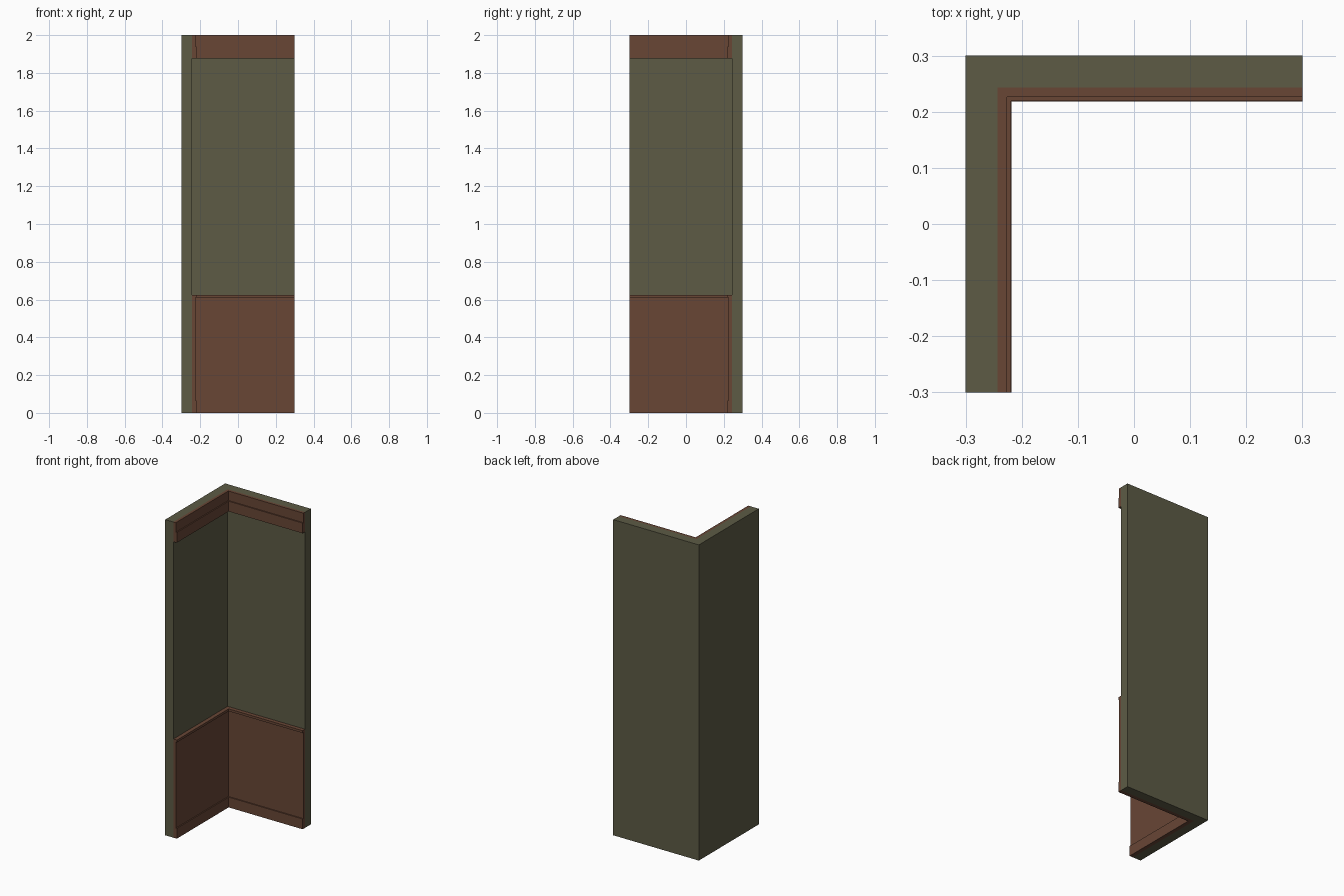
import bpy, bmesh

if "Cube" in bpy.data.objects:
    bpy.data.objects.remove(bpy.data.objects["Cube"])

def material(name, rgb):
    m = bpy.data.materials.new(name)
    m.diffuse_color = (*rgb, 1)
    m.use_nodes = True
    m.node_tree.nodes["Principled BSDF"].inputs["Base Color"].default_value = m.diffuse_color
    return m

green = material("olive wall", (0.109, 0.105, 0.060))
brown = material("brown wood", (0.138, 0.061, 0.036))
H = 0.3        # outer half size
WALL = 0.243   # distance from centre to inner wall face

def l_prism(name, outer, inner, z0, z1, mat):
    """L-shaped corner strip between the outer and inner faces."""
    pts = [(-outer, -H), (-inner, -H), (-inner, inner),
           (H, inner), (H, outer), (-outer, outer)]
    bm = bmesh.new()
    low = [bm.verts.new((x, y, z0)) for x, y in pts]
    high = [bm.verts.new((x, y, z1)) for x, y in pts]
    bm.faces.new(low[::-1])
    bm.faces.new(high)
    for i in range(6):
        j = (i + 1) % 6
        bm.faces.new((low[i], low[j], high[j], high[i]))
    bmesh.ops.recalc_face_normals(bm, faces=bm.faces)
    me = bpy.data.meshes.new(name)
    bm.to_mesh(me)
    bm.free()
    me.materials.append(mat)
    ob = bpy.data.objects.new(name, me)
    bpy.context.collection.objects.link(ob)

# corner wall
l_prism("corner_wall", H, WALL, 0, 2, green)

# wood trim, bottom to top: inner face distance and height range
for name, inner, z0, z1 in [
        ("baseboard", 0.219, 0, 0.065),
        ("wainscot_panel", 0.226, 0.065, 0.61),
        ("chair_rail", 0.218, 0.61, 0.625),
        ("cornice_lower", 0.219, 1.875, 1.94),
        ("cornice_upper", 0.226, 1.94, 2)]:
    l_prism(name, WALL, inner, z0, z1, brown)
